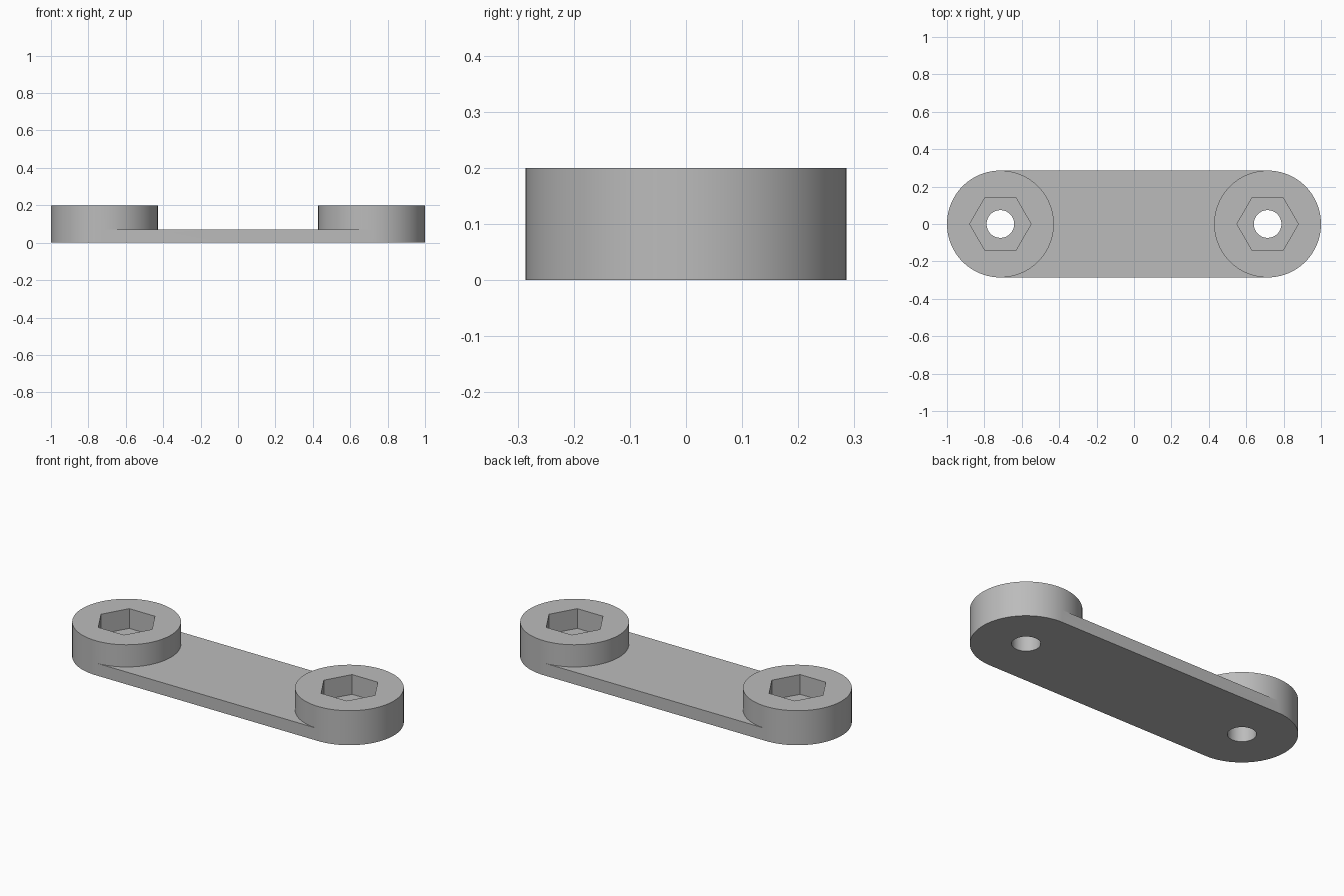
import bpy, bmesh
from math import cos, sin, pi

cube = bpy.data.objects.get("Cube")
if cube:
    bpy.data.objects.remove(cube, do_unlink=True)

RADIUS = 0.2857      # rounded ends and bosses
CENTRE = 0.7143      # distance of each boss from the middle
HEIGHT = 0.2
PLATE = 0.0714       # thickness of the thin middle
POCKET_FLOOR = 0.0857
HEX_RADIUS = 0.164
HOLE_RADIUS = 0.074

grey = bpy.data.materials.new("grey")
grey.use_nodes = True
colour = (0.5, 0.5, 0.5, 1)
grey.diffuse_color = colour
grey.node_tree.nodes["Principled BSDF"].inputs["Base Color"].default_value = colour


def arc(cx, radius, start, end, steps):
    angles = [start + (end - start) * i / steps for i in range(steps + 1)]
    return [(cx + radius * cos(a), radius * sin(a)) for a in angles]


def prism(name, outline, bottom, top):
    """Extrude a counter-clockwise outline from bottom to top."""
    bm = bmesh.new()
    face = bm.faces.new([bm.verts.new((x, y, bottom)) for x, y in outline])
    extruded = bmesh.ops.extrude_face_region(bm, geom=[face], use_keep_orig=True)
    moved = [v for v in extruded["geom"] if isinstance(v, bmesh.types.BMVert)]
    bmesh.ops.translate(bm, verts=moved, vec=(0, 0, top - bottom))
    bmesh.ops.recalc_face_normals(bm, faces=bm.faces)
    mesh = bpy.data.meshes.new(name)
    bm.to_mesh(mesh)
    bm.free()
    mesh.materials.append(grey)
    obj = bpy.data.objects.new(name, mesh)
    bpy.context.collection.objects.link(obj)
    return obj


# Link body: a full-height slab with rounded ends
link = prism("link_arm",
             arc(CENTRE, RADIUS, -pi / 2, pi / 2, 48)
             + arc(-CENTRE, RADIUS, pi / 2, 3 * pi / 2, 48), 0, HEIGHT)

# Waist cutter leaves a round boss at each end above the thin plate
side = RADIUS + 0.1
waist = (arc(-CENTRE, RADIUS, pi / 2, -pi / 2, 48)
         + [(-CENTRE, -side), (CENTRE, -side)]
         + arc(CENTRE, RADIUS, 3 * pi / 2, pi / 2, 48)
         + [(CENTRE, side), (-CENTRE, side)])
cutters = [prism("waist_cutter", waist, PLATE, HEIGHT + 0.1)]

# Hexagonal nut pockets and round through holes
for label, x in (("right", -CENTRE), ("left", CENTRE)):
    cutters.append(prism(label + "_pocket_cutter",
                         arc(x, HEX_RADIUS, 0, 2 * pi, 6)[:-1],
                         POCKET_FLOOR, HEIGHT + 0.1))
    cutters.append(prism(label + "_hole_cutter",
                         arc(x, HOLE_RADIUS, 0, 2 * pi, 48)[:-1],
                         -0.1, HEIGHT + 0.1))

bpy.ops.object.select_all(action="DESELECT")
link.select_set(True)
bpy.context.view_layer.objects.active = link
for cutter in cutters:
    cutter.hide_render = True
    cut = link.modifiers.new(cutter.name, "BOOLEAN")
    cut.operation = "DIFFERENCE"
    cut.solver = "EXACT"
    cut.object = cutter
    bpy.ops.object.modifier_apply(modifier=cut.name)
    bpy.data.objects.remove(cutter, do_unlink=True)

bpy.ops.object.shade_smooth_by_angle(angle=pi / 6)
